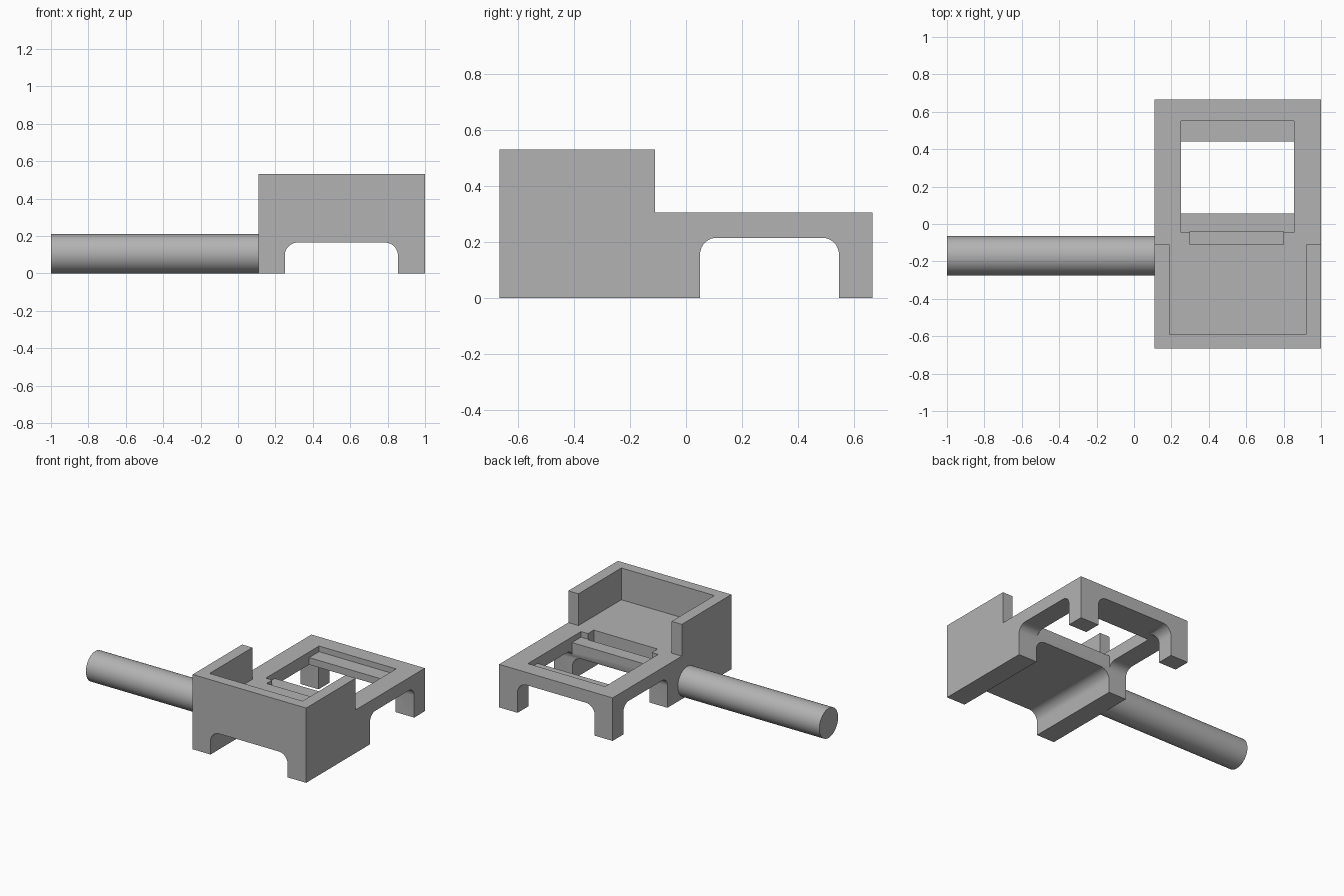
import bpy, bmesh, math
from mathutils import Vector

if "Cube" in bpy.data.objects:
    bpy.data.objects.remove(bpy.data.objects["Cube"], do_unlink=True)

grey = bpy.data.materials.new("plain grey")
grey.use_nodes = True
GREY = (0.45, 0.45, 0.45, 1)
grey.diffuse_color = GREY
grey.node_tree.nodes["Principled BSDF"].inputs["Base Color"].default_value = GREY


def prism(name, outline, axis, start, end):
    """Extrude a closed (across, up) outline along the x or y axis."""
    bm = bmesh.new()

    def place(u, z, t):
        return (t, u, z) if axis == "x" else (u, t, z)

    face = bm.faces.new([bm.verts.new(place(u, z, start)) for u, z in outline])
    moved = bmesh.ops.extrude_face_region(bm, geom=[face])["geom"]
    shift = Vector(place(0, 0, end - start))
    bmesh.ops.translate(bm, vec=shift,
                        verts=[g for g in moved if isinstance(g, bmesh.types.BMVert)])
    bmesh.ops.recalc_face_normals(bm, faces=bm.faces)
    mesh = bpy.data.meshes.new(name)
    bm.to_mesh(mesh)
    bm.free()
    mesh.materials.append(grey)
    obj = bpy.data.objects.new(name, mesh)
    bpy.context.collection.objects.link(obj)
    return obj


def box(name, x0, x1, y0, y1, z0, z1):
    return prism(name, [(y0, z0), (y1, z0), (y1, z1), (y0, z1)], "x", x0, x1)


def arch(name, axis, a, b, top, radius, start, end, steps=10):
    """Opening with two rounded upper corners."""
    points = [(a, -0.1), (b, -0.1)]
    for centre, first in ((b - radius, 0), (a + radius, math.pi / 2)):
        for i in range(steps + 1):
            t = first + i / steps * math.pi / 2
            points.append((centre + radius * math.cos(t),
                           top - radius + radius * math.sin(t)))
    return prism(name, points, axis, start, end)


def activate(obj):
    bpy.ops.object.select_all(action="DESELECT")
    obj.select_set(True)
    bpy.context.view_layer.objects.active = obj


def smooth(obj):
    activate(obj)
    bpy.ops.object.shade_smooth_by_angle(angle=math.radians(30))


# Main dimensions
LEFT, RIGHT, END = 1.0, 0.11, 0.665
DECK, WALL, LEDGE = 0.305, 0.53, 0.265
IN0, IN1 = 0.25, 0.855

# Stepped body: tall tray in front, low deck behind
body = prism("body", [(-END, 0), (END, 0), (END, DECK), (-0.11, DECK),
                      (-0.11, WALL), (-END, WALL)], "x", RIGHT, LEFT)

cutters = [
    box("tray_cutter", 0.19, 0.92, -0.59, 0.0, DECK, 0.7),
    arch("front_arch_cutter", "y", IN0, IN1, 0.165, 0.07, -0.8, 0.1),
    arch("rear_arch_cutter", "y", IN0, IN1, 0.215, 0.07, 0.055, 0.8),
    arch("side_arch_cutter", "x", 0.05, 0.545, 0.215, 0.06, 0.0, 1.1),
    box("recess_cutter", IN0, IN1, -0.045, 0.55, LEDGE, 0.4),
    box("slot_cutter", 0.30, 0.80, -0.11, -0.04, 0.2, 0.4),
    box("window_cutter", IN0, IN1, 0.055, 0.44, -0.1, 0.4),
]
for cutter in cutters:
    cutter.hide_render = True
    mod = body.modifiers.new(cutter.name, "BOOLEAN")
    mod.operation = "DIFFERENCE"
    mod.solver = "EXACT"
    mod.object = cutter
    activate(body)
    bpy.ops.object.modifier_apply(modifier=mod.name)
    bpy.data.objects.remove(cutter, do_unlink=True)
smooth(body)

# Round side bar
R = 0.105
bpy.ops.mesh.primitive_cylinder_add(vertices=64, radius=R, depth=RIGHT + 1,
                                    location=((RIGHT - 1) / 2, -0.17, R),
                                    rotation=(0, math.pi / 2, 0))
bar = bpy.context.object
bar.name = "side_bar"
bar.data.materials.append(grey)
smooth(bar)
